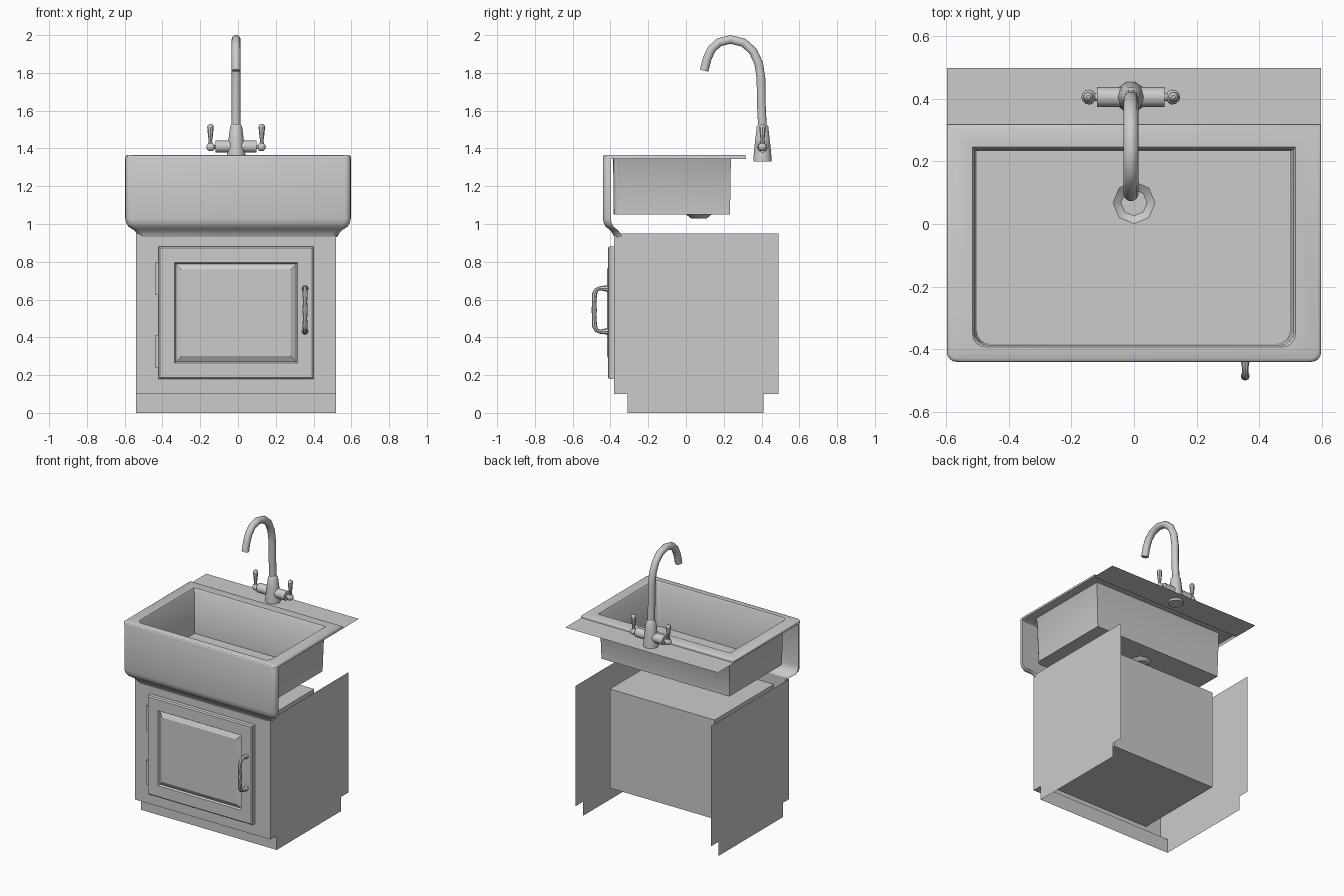
import bpy, bmesh, math
from mathutils import Vector

if "Cube" in bpy.data.objects:
    bpy.data.objects.remove(bpy.data.objects["Cube"])


def finish(name, bm, smooth=True):
    bmesh.ops.recalc_face_normals(bm, faces=bm.faces)
    me = bpy.data.meshes.new(name)
    bm.to_mesh(me)
    bm.free()
    ob = bpy.data.objects.new(name, me)
    bpy.context.collection.objects.link(ob)
    if smooth:
        bpy.ops.object.select_all(action='DESELECT')
        ob.select_set(True)
        bpy.context.view_layer.objects.active = ob
        bpy.ops.object.shade_smooth_by_angle(angle=math.radians(40))
    return ob


def skin(bm, loops, closed=True):
    """Join successive point loops with quads and return the vertex rings."""
    rings = [[bm.verts.new(p) for p in lp] for lp in loops]
    for a, b in zip(rings, rings[1:]):
        n = len(a)
        for i in range(n if closed else n - 1):
            j = (i + 1) % n
            bm.faces.new((a[i], a[j], b[j], b[i]))
    return rings


def fill_between(bm, *rings):
    edges = []
    for r in rings:
        for i in range(len(r)):
            pair = (r[i], r[(i + 1) % len(r)])
            edges.append(bm.edges.get(pair) or bm.edges.new(pair))
    bmesh.ops.triangle_fill(bm, use_beauty=True, use_dissolve=False, edges=edges)


def tube(name, pts, radii, sides=10, caps=True):
    pts = [Vector(p) for p in pts]
    loops = []
    for i, p in enumerate(pts):
        t = (pts[min(i + 1, len(pts) - 1)] - pts[max(i - 1, 0)]).normalized()
        u = Vector((0, 1, 0)) if abs(t.x) > .9 else Vector((1, 0, 0))
        v = t.cross(u).normalized()
        loops.append([p + radii[i] * (u * math.cos(a) + v * math.sin(a))
                      for a in (2 * math.pi * k / sides for k in range(sides))])
    bm = bmesh.new()
    rings = skin(bm, loops)
    if caps:
        bm.faces.new(rings[0])
        bm.faces.new(rings[-1])
    return finish(name, bm)


def rect_xz(x0, x1, z0, z1, y, d=0):
    return [(x0 + d, y, z0 + d), (x1 - d, y, z0 + d), (x1 - d, y, z1 - d), (x0 + d, y, z1 - d)]


def basin_loop(x0, x1, y0, y1, z, r):
    """Rectangle with rounded front corners and square back corners."""
    arc = [math.pi / 2 * k / 4 for k in range(5)]
    left = [(x0 + r - r * math.cos(a), y0 + r - r * math.sin(a), z) for a in arc]
    right = [(x1 - r + r * math.sin(a), y0 + r - r * math.cos(a), z) for a in arc]
    return left + right + [(x1, y1, z), (x0, y1, z)]


XL, XR, FRONT = -.54, .52, -.38
DX0, DX1, DZ0, DZ1 = -.42, .40, .18, .88

# Cabinet side sheets with toe notches
side = [(-.31, 0), (.41, 0), (.41, .1), (.49, .1), (.49, .95), (FRONT, .95), (FRONT, .1), (-.31, .1)]
for label, x in (("left", XL), ("right", XR)):
    bm = bmesh.new()
    bm.faces.new([bm.verts.new((x, y, z)) for y, z in side])
    finish("cabinet_side_" + label, bm, False)

# Front frame and the open-fronted inner compartment
bm = bmesh.new()
inner = skin(bm, [rect_xz(DX0, DX1, DZ0, DZ1, FRONT), rect_xz(DX0, DX1, DZ0, DZ1, .28)])
bm.faces.new(inner[1])
outer = [bm.verts.new(p) for p in rect_xz(XL, XR, .1, .95, FRONT)]
for i in range(4):
    j = (i + 1) % 4
    bm.faces.new((outer[i], outer[j], inner[0][j], inner[0][i]))
finish("cabinet_frame_and_compartment", bm, False)

# Recessed toe board
bm = bmesh.new()
skin(bm, [[(XL, y, z), (XR, y, z)] for y, z in ((FRONT, .1), (-.31, .1), (-.31, 0))], False)
finish("toe_board", bm, False)

# Door with raised centre panel
bm = bmesh.new()
steps = [(0, -.38), (0, -.407), (.008, -.414), (.085, -.414), (.092, -.402), (.122, -.419)]
rings = skin(bm, [rect_xz(DX0, DX1, DZ0, DZ1, y, d) for d, y in steps])
bm.faces.new(rings[0])
bm.faces.new(rings[-1])
finish("cabinet_door", bm, False)

# Hinges
for label, z in (("lower", .24), ("upper", .625)):
    bm = bmesh.new()
    rings = skin(bm, [rect_xz(-.44, -.418, z, z + .17, y) for y in (-.38, -.398)])
    bm.faces.new(rings[1])
    finish("hinge_" + label, bm, False)

# Door handle
hx = .355
path = [(-.412, .658), (-.455, .66), (-.475, .652), (-.484, .63), (-.486, .59), (-.486, .545)]
path += [(y, 1.09 - z) for y, z in path[-2::-1]]
rad = [.018, .011, .011, .014, .011, .014]
tube("door_handle", [(hx, y, z) for y, z in path], rad + rad[-2::-1], 8)

# Sink rim and bowl with octagonal drain recess
bm = bmesh.new()
loops = [basin_loop(-.597 + d, .597 - d, -.44 + d, .318 - d, z, .03)
         for d, z in ((0, 1.345), (0, 1.357), (.004, 1.363), (.01, 1.366))]
loops += [basin_loop(-.515, .515, -.392, .245, 1.366, .04),
          basin_loop(-.509, .509, -.386, .238, 1.357, .04),
          basin_loop(-.502, .498, -.383, .233, 1.05, .04)]
bowl = skin(bm, loops)


def octagon(r, z):
    return [(r * math.cos(k * math.pi / 4), .068 + r * math.sin(k * math.pi / 4), z) for k in range(8)]


drain = skin(bm, [octagon(.067, 1.05), octagon(.042, 1.03)])
bm.faces.new(drain[-1])
fill_between(bm, bowl[-1], drain[0])
finish("sink_bowl", bm)

# Apron front: open shell that curls under onto the cabinet
bm = bmesh.new()
loops = []
for d, z in ((.01, 1.366), (.003, 1.362), (0, 1.352), (0, 1.03), (.004, 1.005), (.015, .985),
             (.035, .97), (.048, .955), (.056, .94), (.06, .93)):
    w, f = .597 - d * 1.2, -.44 + d
    lp = basin_loop(-w, w, f, f + .042, z, .032)
    loops.append([lp[-1]] + lp[:-1])
skin(bm, loops, False)
finish("sink_apron", bm)

# Ledge behind the sink
bm = bmesh.new()
skin(bm, [[(-.597, y, 1.345), (.597, y, 1.345)] for y in (.31, .498)], False)
finish("back_ledge", bm, False)

# Tap body and swan neck
tx, ty = -.01, .405
tube("tap_body", [(tx, ty, z) for z in (1.33, 1.38, 1.45, 1.515, 1.527)],
     [.051, .048, .04, .032, .024], 10)
neck = [(.405, 1.51), (.398, 1.65), (.397, 1.77), (.385, 1.85), (.355, 1.915), (.305, 1.96),
        (.235, 1.977), (.175, 1.962), (.135, 1.925), (.112, 1.875), (.096, 1.812)]
tube("tap_neck", [(tx, y, z) for y, z in neck], [.024] * len(neck), 10)

# Cross bar, mirrored valve knobs and levers
tube("tap_cross_bar", [(tx + s * .108, ty, 1.41) for s in (-1, 1)], [.032] * 2, 12)
for label, s in (("left", -1), ("right", 1)):
    xs = [.10, .115, .12, .13, .145, .154, .157]
    tube("tap_knob_" + label, [(tx + s * x, ty, 1.408) for x in xs],
         [.012, .012, .019, .024, .021, .012, .003], 10)
    tube("tap_lever_" + label, [(tx + s * .136, ty, z) for z in (1.42, 1.44, 1.46, 1.51, 1.522, 1.53)],
         [.014, .009, .012, .017, .015, .006], 8)
